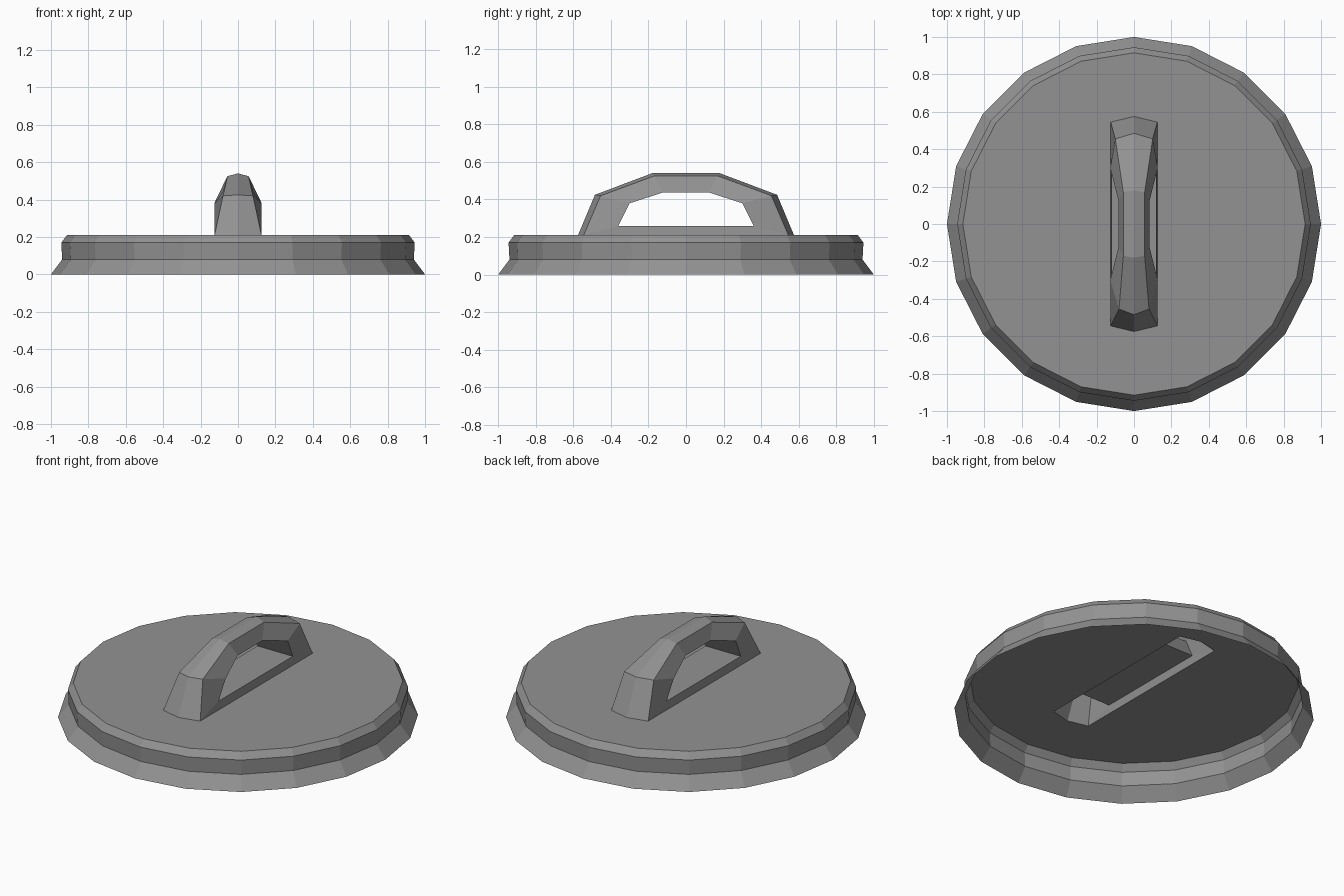
import bpy, bmesh, math

if "Cube" in bpy.data.objects:
    bpy.data.objects.remove(bpy.data.objects["Cube"])

SIDES = 20
RIM = [(1.0, 0.0), (0.94, 0.08), (0.945, 0.17), (0.915, 0.21)]  # radius, z

# Handle stations along y: (x half width, y, z), ordered front to back
EDGE = [(0.125, -0.545, 0.21), (0.08, -0.455, 0.42), (0.057, -0.17, 0.525),
        (0.057, 0.17, 0.525), (0.10, 0.455, 0.42), (0.125, 0.545, 0.21)]
RIDGE = [(0, -0.575, 0.21), (0, -0.485, 0.425), (0, -0.18, 0.54),
         (0, 0.18, 0.54), (0, 0.485, 0.425), (0, 0.575, 0.21)]
HOLE = [(0.12, -0.36, 0.26), (0.127, -0.30, 0.38), (0.082, -0.12, 0.438),
        (0.082, 0.12, 0.438), (0.127, 0.30, 0.38), (0.12, 0.36, 0.26)]

# Dark grey finish
grey = bpy.data.materials.new("dark_grey")
grey.diffuse_color = (0.29, 0.29, 0.29, 1)
grey.use_nodes = True
grey.node_tree.nodes["Principled BSDF"].inputs["Base Color"].default_value = grey.diffuse_color


def finish(bm, name):
    bmesh.ops.recalc_face_normals(bm, faces=bm.faces)
    mesh = bpy.data.meshes.new(name)
    bm.to_mesh(mesh)
    bm.free()
    mesh.materials.append(grey)
    obj = bpy.data.objects.new(name, mesh)
    bpy.context.collection.objects.link(obj)


def row(bm, points, side=1):
    return [bm.verts.new((side * x, y, z)) for x, y, z in points]


def strip(bm, a, b, closed=False):
    n = len(a)
    for i in range(n if closed else n - 1):
        j = (i + 1) % n
        bm.faces.new((a[i], a[j], b[j], b[i]))


# Lid: open underneath, stepped rim
bm = bmesh.new()
angles = [2 * math.pi * i / SIDES for i in range(SIDES)]
rings = [row(bm, [(r * math.cos(a), r * math.sin(a), z) for a in angles])
         for r, z in RIM]
for lower, upper in zip(rings, rings[1:]):
    strip(bm, lower, upper, closed=True)

# Lid top plate with an opening under the hollow handle
outline = [EDGE[0], EDGE[5], RIDGE[5]]
opening = row(bm, outline + [(-x, -y, z) for x, y, z in outline])
edges = []
for loop in (rings[-1], opening):
    for i, v in enumerate(loop):
        w = loop[(i + 1) % len(loop)]
        edges.append(bm.edges.get((v, w)) or bm.edges.new((v, w)))
bmesh.ops.triangle_fill(bm, edges=edges, use_beauty=True, normal=(0, 0, 1))
finish(bm, "lid")

# Handle: ridged outside, mirrored side walls, tunnel through the grip
bm = bmesh.new()
ridge = row(bm, RIDGE)
holes = []
for side in (1, -1):
    edge, hole = row(bm, EDGE, side), row(bm, HOLE, side)
    strip(bm, ridge, edge)
    strip(bm, edge, hole, closed=True)
    holes.append(hole)
strip(bm, holes[0], holes[1], closed=True)
finish(bm, "handle")
